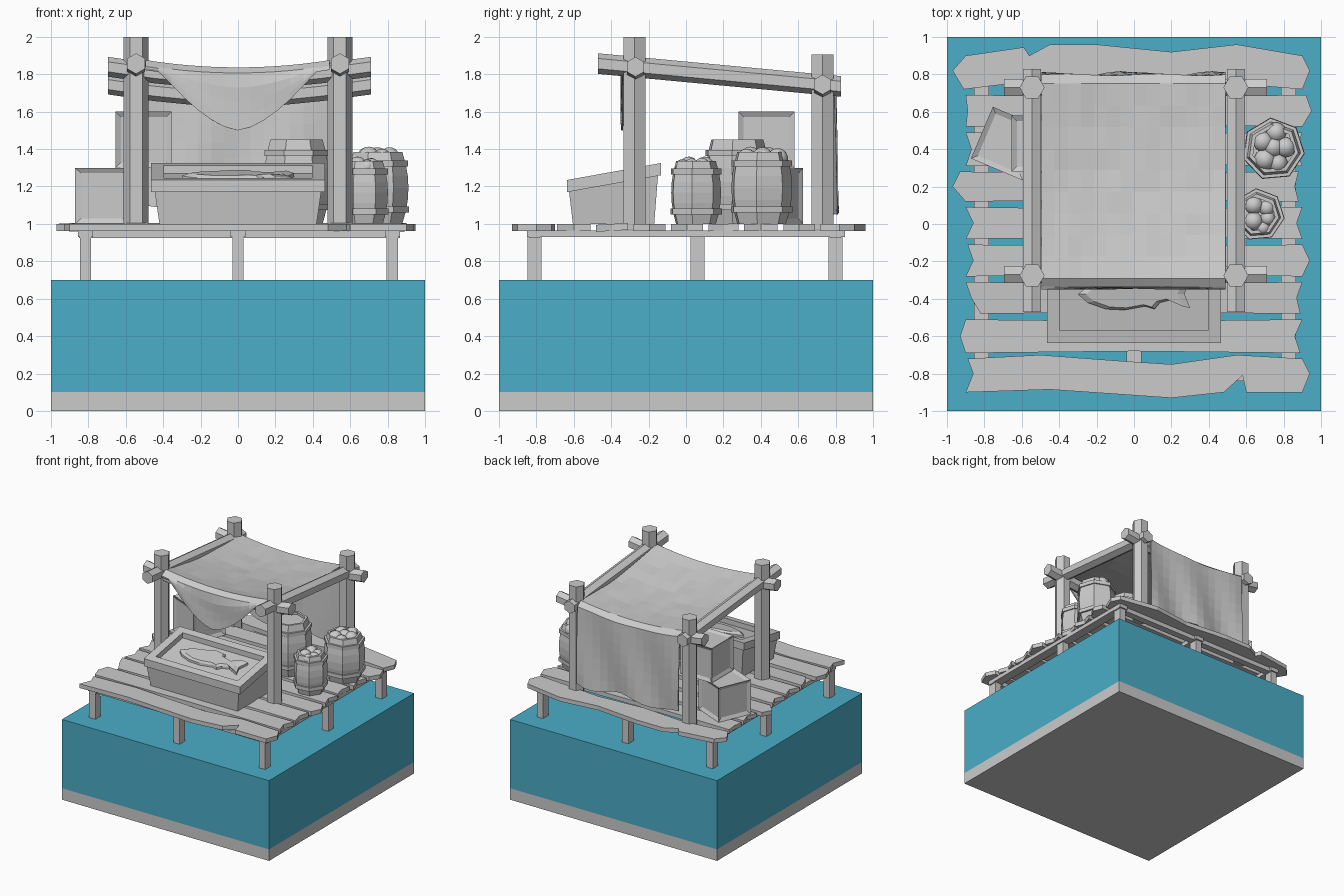
import bpy, bmesh, math, random
from mathutils import Vector, Matrix

if "Cube" in bpy.data.objects:
    bpy.data.objects.remove(bpy.data.objects["Cube"])

random.seed(4)


def finish(name, bm, smooth=False):
    bmesh.ops.recalc_face_normals(bm, faces=bm.faces)
    me = bpy.data.meshes.new(name)
    bm.to_mesh(me)
    bm.free()
    ob = bpy.data.objects.new(name, me)
    bpy.context.collection.objects.link(ob)
    if smooth:
        me.shade_smooth()
    return ob


def box(name, x0, x1, y0, y1, z0, z1, rot=0, inset=0):
    bm = bmesh.new()
    m = (Matrix.Translation(((x0 + x1) / 2, (y0 + y1) / 2, (z0 + z1) / 2))
         @ Matrix.Rotation(rot, 4, 'Z') @ Matrix.Diagonal((x1 - x0, y1 - y0, z1 - z0, 1)))
    bmesh.ops.create_cube(bm, size=1, matrix=m)
    if inset:
        bmesh.ops.recalc_face_normals(bm, faces=bm.faces)
        bmesh.ops.inset_individual(bm, faces=bm.faces[:], thickness=inset, depth=-0.015)
    return finish(name, bm)


def loft(name, rings, closed=False):
    """Bridge equal-length point rings; cap the ends unless the loft closes on itself."""
    bm = bmesh.new()
    vs = [[bm.verts.new(p) for p in r] for r in rings]
    n = len(vs[0])
    pairs = list(zip(vs, vs[1:])) + ([(vs[-1], vs[0])] if closed else [])
    for a, b in pairs:
        for i in range(n):
            j = (i + 1) % n
            bm.faces.new((a[i], a[j], b[j], b[i]))
    if not closed:
        bm.faces.new(vs[0])
        bm.faces.new(vs[-1])
    return finish(name, bm)


def bar(name, path, u, v, r):
    """Hexagonal pole along a path, first corner along u."""
    u, v = Vector(u), Vector(v)
    ang = [math.tau * k / 6 for k in range(6)]
    loft(name, [[Vector(p) + r * (u * math.cos(a) + v * math.sin(a)) for a in ang] for p in path])


# Sea block and sandy bottom
box("seabed", -1, 1, -1, 1, 0, 0.1)
water = box("water", -1, 1, -1, 1, 0.1, 0.7)
mat = bpy.data.materials.new("water_blue")
mat.diffuse_color = (0.07, 0.42, 0.58, 1)
mat.use_nodes = True
mat.node_tree.nodes["Principled BSDF"].inputs["Base Color"].default_value = mat.diffuse_color
water.data.materials.append(mat)

# Pier legs and joists
for x in (-0.815, 0, 0.825):
    for y in (-0.81, 0.062, 0.80):
        box("pier_leg", x - 0.03, x + 0.03, y - 0.037, y + 0.037, 0.1, 0.95)
    box("pier_joist", x - 0.04, x + 0.04, -0.85, 0.85, 0.93, 0.966)
for y in (-0.81, 0.80):
    box("pier_cross_joist", -0.85, 0.865, y - 0.03, y + 0.03, 0.925, 0.965)


# Deck planks with ragged ends: y range, left x and right x at bottom/middle/top
def plank(pts, tilt=0):
    yc = sum(p[1] for p in pts) / len(pts)
    loft("deck_plank", [[(x, y, z + tilt * (y - yc)) for x, y in pts] for z in (0.963, 1.0)])


for y0, y1, l, r, t in (
        (0.52, 0.69, (-0.9, -0.89, -0.9), (0.9, 0.95, 0.92), 0),
        (0.31, 0.49, (-0.9, -0.87, -0.9), (0.9, 0.87, 0.9), 0),
        (0.12, 0.28, (-0.9, -0.97, -0.93), (0.88, 0.86, 0.88), 0.03),
        (-0.08, 0.09, (-0.9, -0.86, -0.9), (0.9, 0.87, 0.9), 0),
        (-0.28, -0.11, (-0.9, -0.86, -0.89), (0.9, 0.94, 0.9), 0),
        (-0.48, -0.31, (-0.82, -0.87, -0.9), (0.89, 0.87, 0.9), 0.06),
        (-0.69, -0.51, (-0.9, -0.93, -0.9), (0.89, 0.86, 0.9), 0)):
    ym = (y0 + y1) / 2
    plank([(l[0], y0), (0, y0 + 0.01), (r[0], y0), (r[1], ym),
           (r[2], y1), (0, y1 - 0.01), (l[2], y1), (l[1], ym)], t)
plank([(-0.9, -0.9), (-0.45, -0.885), (0.2, -0.93), (0.48, -0.9), (0.58, -0.81), (0.6, -0.9),
       (0.9, -0.9), (0.94, -0.8), (0.9, -0.72), (0.55, -0.7), (0.2, -0.75), (-0.1, -0.73),
       (-0.5, -0.70), (-0.89, -0.72), (-0.86, -0.8)])
plank([(-0.91, 0.72), (-0.5, 0.77), (-0.1, 0.74), (0.3, 0.77), (0.9, 0.72), (0.94, 0.82),
       (0.9, 0.9), (0.55, 0.96), (0.2, 0.92), (-0.2, 0.96), (-0.45, 0.96), (-0.56, 0.9),
       (-0.59, 0.945), (-0.9, 0.9), (-0.97, 0.82)])

# Stall frame: posts, sloping rails and sagging cross beams
for s in (-1, 1):
    x = 0.545 * s
    bar("front_post", [(x, -0.275, 0.97), (x, -0.275, 2.0)], (1, 0, 0), (0, 1, 0), 0.067)
    bar("back_post", [(x, 0.73, 0.97), (x, 0.73, 1.905)], (1, 0, 0), (0, 1, 0), 0.067)
    bar("side_rail", [(x, -0.47, 1.857), (x, 0.83, 1.735)], (0, 0, 1), (1, 0, 0), 0.055)
for name, y, z in (("front_cross_beam", -0.27, 1.84), ("back_cross_beam", 0.73, 1.745)):
    path = [(x, y, z - d) for x, d in
            ((-0.695, 0), (-0.45, 0.035), (-0.15, 0.065), (0.15, 0.065), (0.45, 0.035), (0.71, 0))]
    bar(name, path, (0, 0, 1), (0, 1, 0), 0.053)

# Cloth: scalloped front flap, sagging roof, long back curtain
cols, roof, hang = 14, 9, 7
bm = bmesh.new()
grid = []
for i in range(cols + 1):
    x = -0.495 + 0.985 * i / cols
    dip = -0.04 * (1 - (x / 0.5) ** 2)
    edge_z = 1.845 + dip
    hem = min(1.50 + 0.32 * (abs(x) / 0.42) ** 1.6, edge_z - 0.02)
    col = [(x, -0.342 + 0.004 * math.sin(9 * x + k), hem + (edge_z - hem) * k / 4) for k in range(4)]
    col.append((x, -0.333, edge_z))
    for k in range(roof + 1):
        s = k / roof
        z = 1.873 - 0.095 * s + dip - 0.14 * s * (1 - s) + random.uniform(-0.005, 0.005) * (0 < k < roof)
        col.append((x, -0.29 + 1.04 * s, z))
    bottom = 1.075 + 0.025 * math.sin(11 * x + 1)
    for k in range(hang + 1):
        s = k / hang
        z = (1.745 + dip) * (1 - s) + bottom * s
        col.append((x, 0.795 + 0.013 * math.sin(13 * x + 2.5 * s) * (0.4 + s), z))
    grid.append([bm.verts.new(p) for p in col])
for a, b in zip(grid, grid[1:]):
    for j in range(len(a) - 1):
        bm.faces.new((a[j], b[j], b[j + 1], a[j + 1]))
cloth = finish("cloth_awning", bm)
mod = cloth.modifiers.new("thickness", 'SOLIDIFY')
mod.thickness = 0.008
mod.offset = 0


# Slanted display tray
def slope(y):
    return 1.235 + 0.18 * (y + 0.635)


def rect(x, y0, y1, dz=None):
    return [(px, py, 1.0 if dz is None else slope(py) + dz)
            for px, py in ((-x, y0), (x, y0), (x, y1), (-x, y1))]


loft("display_tray", [rect(0.42, -0.605, -0.17), rect(0.445, -0.625, -0.15, -0.065),
                      rect(0.465, -0.635, -0.135, -0.065), rect(0.465, -0.635, -0.135, 0),
                      rect(0.395, -0.57, -0.2, 0), rect(0.395, -0.57, -0.2, -0.045)])

# Fish lying on the tray
outline = [(-0.30, 0), (-0.24, 0.045), (-0.15, 0.075), (-0.08, 0.085), (-0.03, 0.115), (0.07, 0.10),
           (0.09, 0.06), (0.2, 0.03), (0.3, 0.085), (0.27, 0.0), (0.3, -0.075), (0.2, -0.03),
           (0.14, -0.045), (0.11, -0.08), (0.06, -0.065), (-0.05, -0.085), (-0.15, -0.08), (-0.25, -0.045)]
loft("fish", [[(x * k, -0.375 + y * k, slope(-0.375 + y * k) + dz) for x, y in outline]
              for k, dz in ((1, -0.045), (1, -0.025), (0.86, -0.01))])

# Stacked crates with recessed panels
box("lower_crate", -0.825, -0.525, 0.28, 0.58, 1.0, 1.3, math.radians(-23), 0.04)
box("upper_crate", -0.655, -0.355, 0.28, 0.58, 1.3, 1.6, 0, 0.04)


# Seven-sided barrels with two hoops
def barrel(cx, cy, R, h, depth):
    def ring(r, z):
        return [(cx + r * math.cos(a), cy + r * math.sin(a), 1.0 + z)
                for a in (math.radians(95) + math.tau * k / 7 for k in range(7))]

    def rad(t):
        return R * (1 - 0.2 * (2 * t - 1) ** 2)

    rings = [ring(rad(k / 6), h * k / 6) for k in range(7)]
    inner = rad(1) - 0.02
    loft("barrel", rings + [ring(inner, h), ring(inner, h - depth)])
    for t in (0.2, 0.84):
        r, w = rad(t), 0.016
        loft("barrel_hoop", [ring(r - 0.015, h * t - w), ring(r + 0.014, h * t - w),
                             ring(r + 0.014, h * t + w), ring(r - 0.015, h * t + w)], True)


barrel(0.745, 0.40, 0.168, 0.385, 0.05)
barrel(0.665, 0.05, 0.138, 0.335, 0.05)
barrel(0.31, 0.27, 0.18, 0.45, 0.02)

# Fruit heaped in the open barrels
for x, y, z, r in ((0.69, 0.44, 1.355, 0.055), (0.76, 0.49, 1.35, 0.055), (0.81, 0.41, 1.355, 0.055),
                   (0.70, 0.345, 1.355, 0.058), (0.77, 0.325, 1.35, 0.052), (0.745, 0.41, 1.355, 0.055),
                   (0.64, 0.10, 1.31, 0.05), (0.71, 0.085, 1.31, 0.043), (0.715, 0.03, 1.31, 0.04),
                   (0.64, 0.015, 1.31, 0.05), (0.69, -0.02, 1.305, 0.04)):
    bm = bmesh.new()
    bmesh.ops.create_uvsphere(bm, u_segments=14, v_segments=9, radius=r,
                              matrix=Matrix.Translation((x, y, z)))
    finish("fruit", bm, True)
